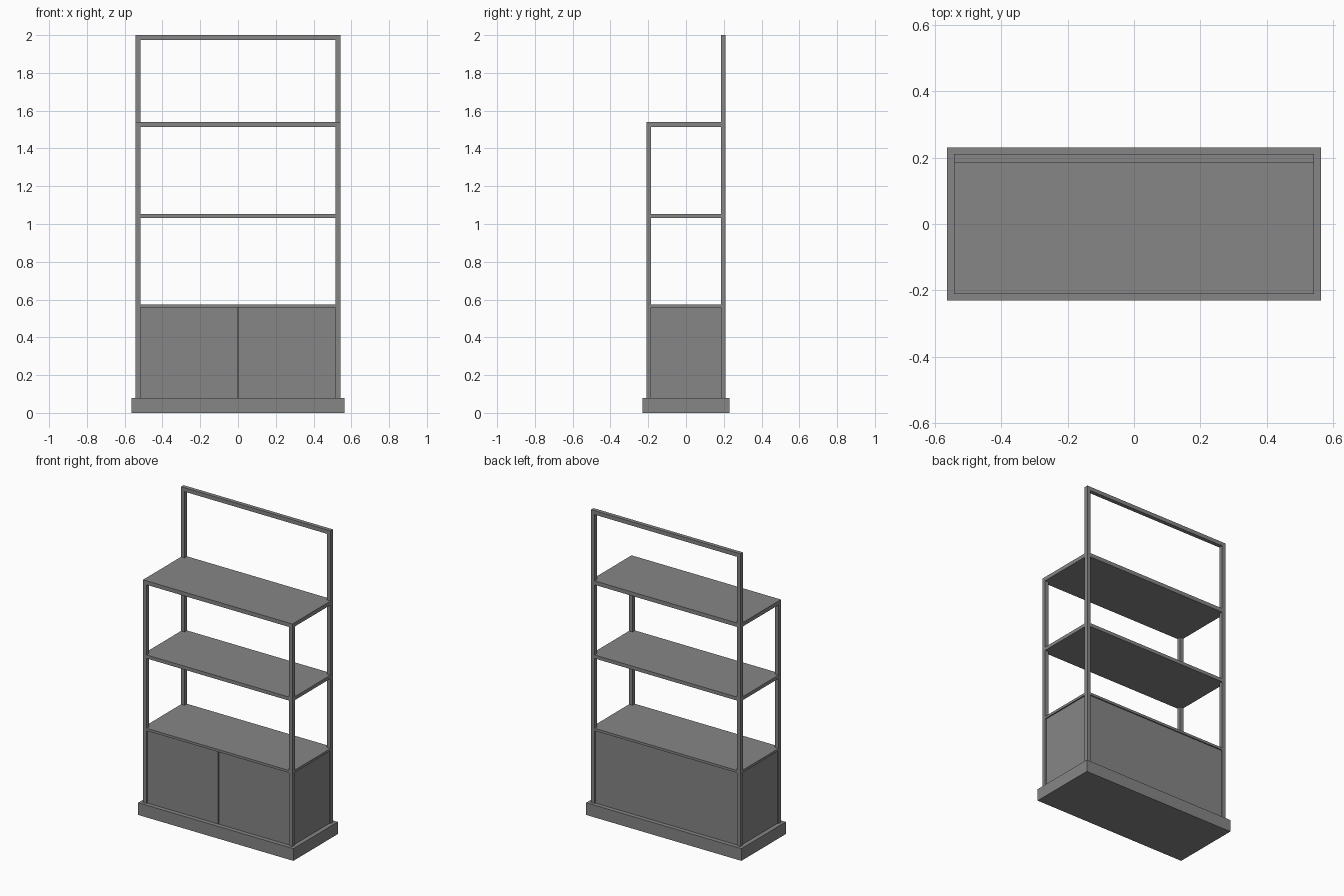
import bpy

cube = bpy.data.objects.get("Cube")
if cube:
    bpy.data.objects.remove(cube, do_unlink=True)

grey = bpy.data.materials.new("grey_metal")
grey.use_nodes = True
colour = (0.24, 0.24, 0.24, 1)
grey.diffuse_color = colour
grey.node_tree.nodes["Principled BSDF"].inputs["Base Color"].default_value = colour


def box(name, x, y, z):
    """Box from (low, high) ranges along each axis."""
    bpy.ops.mesh.primitive_cube_add(size=1, location=[sum(r) / 2 for r in (x, y, z)])
    ob = bpy.context.object
    ob.name = name
    ob.scale = [r[1] - r[0] for r in (x, y, z)]
    bpy.ops.object.transform_apply(location=False, rotation=False, scale=True)
    ob.data.materials.append(grey)
    return ob


W, D, T = 0.542, 0.21, 0.026      # frame half width, half depth, tube size
IN_X, IN_Y = W - T, D - T         # clear space between the posts
BASE, CABINET, SHELF, TOP = 0.08, 0.557, 1.54, 2.0
RECESS = 0.008

# Plinth
box("plinth", (-0.563, 0.563), (-0.23, 0.23), (0, BASE))

# Posts: short at the front, tall at the back
for side, s in (("left", 1), ("right", -1)):
    x = sorted((s * IN_X, s * W))
    box(f"front_post_{side}", x, (-D, -IN_Y), (BASE, SHELF - T))
    box(f"back_post_{side}", x, (IN_Y, D), (BASE, TOP - T))

# Rail across the tall back posts
box("top_rail", (-W, W), (IN_Y, D), (TOP - T, TOP))

# Top shelf rests on the front posts and meets the back posts
box("top_shelf", (-W, W), (-D, IN_Y), (SHELF - T, SHELF))
box("top_shelf_back_edge", (-IN_X, IN_X), (IN_Y, D), (SHELF - T, SHELF))

# Lower shelves, notched around the posts
for name, low, high in (("middle_shelf", 1.031, 1.054), ("cabinet_top", CABINET, 0.573)):
    box(name, (-IN_X, IN_X), (-D, D), (low, high))
    for side, s in (("left", 1), ("right", -1)):
        box(f"{name}_{side}_edge", sorted((s * IN_X, s * W)), (-IN_Y, IN_Y), (low, high))

# Cabinet walls, set back slightly from the frame
Y = D - RECESS
X = W - RECESS
box("cabinet_back", (-IN_X, IN_X), (IN_Y, Y), (BASE, CABINET))
for side, s in (("left", 1), ("right", -1)):
    box(f"cabinet_side_{side}", sorted((s * IN_X, s * X)), (-IN_Y, IN_Y), (BASE, CABINET))
    # Doors with a narrow seam between them
    box(f"door_{side}", sorted((s * 0.002, s * IN_X)), (-Y, -IN_Y), (BASE, CABINET))
